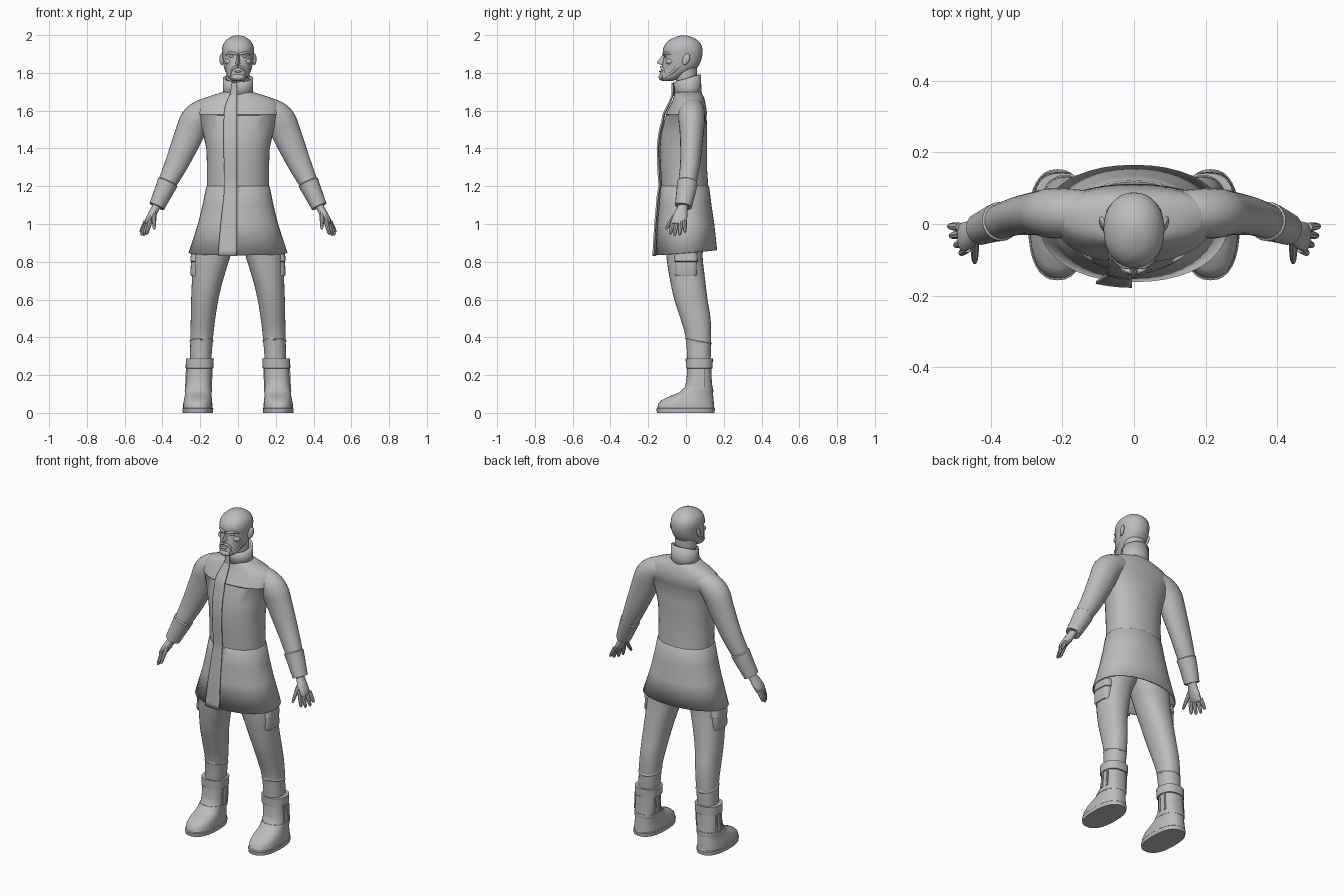
import bpy, bmesh, math
from mathutils import Vector

grey = bpy.data.materials.new("plain_grey")
grey.diffuse_color = (0.5, 0.5, 0.5, 1)


def finish(name, bm, mirror=False, solid=0, angle=40):
    bmesh.ops.recalc_face_normals(bm, faces=bm.faces)
    me = bpy.data.meshes.new(name)
    bm.to_mesh(me)
    bm.free()
    me.materials.append(grey)
    ob = bpy.data.objects.new(name, me)
    bpy.context.collection.objects.link(ob)
    bpy.ops.object.select_all(action='DESELECT')
    ob.select_set(True)
    bpy.context.view_layer.objects.active = ob
    bpy.ops.object.shade_smooth_by_angle(angle=math.radians(angle))
    if solid:
        m = ob.modifiers.new("thickness", 'SOLIDIFY')
        m.thickness, m.offset = solid, -1
    if mirror:
        m = ob.modifiers.new("mirror", 'MIRROR')
        m.use_mirror_merge = False
    return ob


def skin(bm, loops, caps=(True, True)):
    rows = [[bm.verts.new(p) for p in lp] for lp in loops]
    n = len(rows[0])
    for a, b in zip(rows, rows[1:]):
        for i in range(n):
            bm.faces.new((a[i], a[(i + 1) % n], b[(i + 1) % n], b[i]))
    if caps[0]:
        bm.faces.new(rows[0][::-1])
    if caps[1]:
        bm.faces.new(rows[-1])


def refine(rings, k):
    """Smooth in-between rings by Catmull-Rom."""
    out = []
    for i in range(len(rings) - 1):
        p0, p1, p2 = rings[max(i - 1, 0)], rings[i], rings[i + 1]
        p3 = rings[min(i + 2, len(rings) - 1)]
        for j in range(k):
            t = j / k
            out.append([0.5 * (2 * b + (c - a) * t + (2 * a - 5 * b + 4 * c - d) * t * t
                               + (3 * b - a - 3 * c + d) * t ** 3)
                        for a, b, c, d in zip(p0, p1, p2, p3)])
    return out + [rings[-1]]


def spow(v, e):
    return math.copysign(abs(v) ** e, v)


def loft(name, rings, n=32, p=2.0, k=1, caps=(True, True), tilt=None, **kw):
    """Level rings: z, centre x, half width, front y, back y, y of widest point."""
    loops = []
    for z, cx, w, yf, yb, ym in (refine(rings, k) if k > 1 else rings):
        lp = []
        for i in range(n):
            a = 2 * math.pi * i / n
            c, s = spow(math.cos(a), 2 / p), spow(math.sin(a), 2 / p)
            y = ym + s * (yb - ym if s > 0 else ym - yf)
            lp.append((cx + w * c, y, z + (tilt(y, z) if tilt else 0)))
        loops.append(lp)
    bm = bmesh.new()
    skin(bm, loops, caps)
    return finish(name, bm, **kw)


def tube_loops(pts, n):
    """Rings across a path: x, y, z, radius in the xz plane, radius in depth."""
    loops = []
    for i, q in enumerate(pts):
        t = (Vector(pts[min(i + 1, len(pts) - 1)][:3]) - Vector(pts[max(i - 1, 0)][:3])).normalized()
        u = t.cross(Vector((0, 1, 0))).normalized()
        v = t.cross(u)
        loops.append([Vector(q[:3]) + u * q[3] * math.cos(2 * math.pi * j / n)
                      + v * q[4] * math.sin(2 * math.pi * j / n) for j in range(n)])
    return loops


def tube(name, pts, n=20, k=1, **kw):
    bm = bmesh.new()
    skin(bm, tube_loops(refine(pts, k) if k > 1 else pts, n))
    return finish(name, bm, **kw)


def blob(name, loc, size, mirror=False):
    bm = bmesh.new()
    bmesh.ops.create_uvsphere(bm, u_segments=16, v_segments=10, radius=1)
    for v in bm.verts:
        v.co = Vector(loc) + Vector([c * s for c, s in zip(v.co, size)])
    return finish(name, bm, mirror)


# Coat with waist and yoke seams
coat = [(.835, 0, .262, -.162, .165, 0), (1.0, 0, .212, -.152, .15, 0), (1.1, 0, .188, -.143, .135, 0),
        (1.195, 0, .169, -.135, .123, 0), (1.2, 0, .164, -.13, .118, 0), (1.3, 0, .164, -.136, .111, 0),
        (1.4, 0, .168, -.139, .111, 0), (1.48, 0, .185, -.132, .112, .005),
        (1.575, 0, .222, -.106, .109, .02), (1.58, 0, .226, -.109, .112, .02),
        (1.635, 0, .222, -.08, .104, .025), (1.665, 0, .185, -.067, .097, .025),
        (1.685, 0, .125, -.062, .088, .02), (1.70, 0, .075, -.055, .078, .015)]
loft("coat", coat, p=2.15, n=40, caps=(False, True), solid=.008,
     tilt=lambda y, z: (y + .16) * .08 if z < .9 else 0)
collar = [(1.68, 0, .083, -.062, .085, .012), (1.72, 0, .079, -.06, .081, .012), (1.77, 0, .08, -.063, .08, .01)]
loft("collar", collar, caps=(False, False), solid=.012,
     tilt=lambda y, z: y * .28 if z > 1.75 else 0)


# Overlapping front flap, following the coat front
def front_y(x, z, rings):
    for a, b in zip(rings, rings[1:]):
        if z <= b[0]:
            break
    t = min(max((z - a[0]) / (b[0] - a[0]), 0), 1)
    w, yf, ym = [a[i] + (b[i] - a[i]) * t for i in (2, 3, 5)]
    return ym - (ym - yf) * (1 - min(abs(x / w), 1) ** 2.15) ** (1 / 2.15)


bm = bmesh.new()
edge = [(.83, -.105), (1.0, -.09), (1.2, -.07), (1.4, -.074), (1.58, -.073), (1.64, -.06), (1.675, -.045),
        (1.70, -.037), (1.748, -.032)]
grid = []
for z, left in refine(edge, 4):
    row = []
    for i in range(7):
        x = left + (-.006 - left) * i / 6
        y = front_y(x, z, coat if z < 1.68 else collar)
        row.append(bm.verts.new((x, y - .007, z)))
    grid.append(row)
for a, b in zip(grid, grid[1:]):
    for i in range(6):
        bm.faces.new((a[i], a[i + 1], b[i + 1], b[i]))
finish("front_flap", bm, solid=.009)

# Sleeves and cuffs
tube("sleeve", [(.12, .03, 1.605, .06, .062), (.175, .03, 1.595, .07, .068), (.225, .03, 1.55, .08, .07),
                (.262, .03, 1.465, .076, .062), (.325, .022, 1.32, .062, .053), (.38, .005, 1.205, .048, .048)],
     n=24, k=4, mirror=True)
tube("cuff", [(.368, .008, 1.228, .045, .045), (.372, .007, 1.22, .056, .055), (.39, .002, 1.18, .051, .052),
              (.43, -.014, 1.093, .042, .045), (.429, -.014, 1.096, .034, .036)], mirror=True, angle=30)

# Hands with spread fingers
tube("palm", [(.418, -.012, 1.12, .025, .028), (.436, -.018, 1.085, .021, .028), (.455, -.028, 1.05, .022, .037),
              (.476, -.036, 1.015, .018, .041), (.482, -.038, 1.0, .011, .036)], n=14, k=2, mirror=True)
bm = bmesh.new()
for base, tip in [((.464, -.068, 1.02), (.484, -.083, .945)), ((.475, -.05, 1.015), (.499, -.06, .938)),
                  ((.484, -.028, 1.012), (.512, -.033, .94)), ((.487, -.008, 1.015), (.517, -.006, .955)),
                  ((.444, -.04, 1.07), (.444, -.109, .972))]:
    a, b = Vector(base), Vector(tip)
    skin(bm, tube_loops([(*a.lerp(b, t), r, r) for t, r in
                         ((0, .012), (.5, .0115), (.85, .009), (.97, .006), (1, .002))], 8))
finish("fingers", bm, mirror=True)

# Trouser legs with thigh pockets
loft("trouser_leg", [(.26, .199, .056, .008, .13, .07), (.4, .192, .06, -.002, .133, .07),
                     (.5, .185, .065, -.03, .13, .05), (.6, .176, .072, -.062, .114, .03),
                     (.7, .162, .082, -.084, .102, .01), (.83, .139, .099, -.104, .088, -.01),
                     (.95, .11, .112, -.105, .095, 0), (1.1, .08, .075, -.08, .08, 0)], k=3, p=2.2, mirror=True)
loft("trouser_fold", [(.375, .193, .060, -.002, .132, .07), (.383, .193, .064, -.005, .137, .07),
                      (.391, .192, .060, -.002, .132, .07)],
     mirror=True, tilt=lambda y, z: (y - .06) * -.2)
loft("thigh_pocket", [(.725, .207, .041, -.055, .055, 0), (.735, .207, .045, -.06, .06, 0),
                      (.80, .202, .047, -.06, .06, 0), (.803, .202, .051, -.063, .063, 0),
                      (.85, .198, .05, -.06, .06, 0)], p=4, mirror=True)

# Boots with top band, straps and sole
loft("boot", [(.022, .213, .078, -.152, .15, 0), (.05, .213, .077, -.147, .148, 0),
              (.07, .212, .074, -.125, .146, .01), (.09, .211, .071, -.08, .144, .03),
              (.108, .21, .069, -.035, .142, .05), (.135, .209, .068, -.006, .14, .065),
              (.18, .207, .067, .003, .136, .07), (.235, .204, .067, .006, .135, .07),
              (.237, .204, .073, 0, .141, .07), (.288, .202, .074, -.002, .142, .07),
              (.288, .202, .058, .01, .13, .07)], p=2.4, mirror=True)
loft("sole", [(0, .213, .08, -.154, .151, 0), (.022, .213, .082, -.157, .153, 0),
              (.026, .213, .078, -.152, .15, 0)], p=2.4, mirror=True)
loft("ankle_strap", [(.108, .2105, .071, -.037, .144, .05), (.114, .21, .072, -.03, .145, .055),
                     (.132, .209, .071, -.012, .143, .063)], p=2.4, mirror=True)
bm = bmesh.new()
for y in (.055, .095):
    for x in (.14, .274):
        m = bmesh.ops.create_cube(bm, size=1)
        for v in m['verts']:
            v.co = (x + v.co.x * .008 - v.co.z * .004, y + v.co.y * .012, .185 + v.co.z * .1)
finish("boot_ribs", bm, mirror=True)

# Neck and head
loft("neck", [(1.66, 0, .064, -.045, .065, .01), (1.74, 0, .06, -.05, .058, .005),
              (1.84, 0, .062, -.06, .06, 0)], k=3)
loft("head", [(1.757, 0, .026, -.125, -.07, -.1), (1.768, 0, .045, -.136, -.045, -.085),
              (1.79, 0, .058, -.138, -.005, -.06), (1.82, 0, .07, -.129, .05, -.03),
              (1.85, 0, .078, -.124, .073, -.02), (1.885, 0, .082, -.118, .085, -.015),
              (1.92, 0, .085, -.122, .088, -.015), (1.95, 0, .079, -.111, .08, -.015),
              (1.975, 0, .061, -.086, .058, -.013), (1.992, 0, .035, -.051, .026, -.012),
              (1.999, 0, .008, -.02, -.004, -.012)], k=3, p=2.15)

# Face features
bm = bmesh.new()
skin(bm, [[(w * x, y - d * (abs(x) < .1), z) for x, y in ((-1, -.108), (0, -.112), (1, -.108))]
          for z, w, d in ((1.842, .017, .018), (1.85, .019, .042), (1.858, .016, .043),
                          (1.88, .011, .022), (1.902, .012, .01))])
finish("nose", bm, angle=50)
tube("brow", [(.006, -.119, 1.898, .006, .006), (.03, -.117, 1.905, .007, .007),
              (.052, -.1, 1.905, .006, .006), (.066, -.081, 1.894, .002, .003)], n=10, k=3, mirror=True)
blob("eye", (.033, -.106, 1.888), (.016, .010, .007), True)
blob("cheek", (.047, -.084, 1.86), (.024, .023, .018), True)
tube("moustache", [(.001, -.133, 1.832, .006, .006), (.02, -.13, 1.829, .007, .007),
                   (.035, -.119, 1.812, .006, .007), (.037, -.116, 1.785, .005, .006)], n=10, k=3, mirror=True)
blob("lower_lip", (0, -.135, 1.808), (.02, .008, .006))
blob("chin_beard", (0, -.13, 1.777), (.036, .015, .017))
tube("jaw_beard", [(.038, -.112, 1.779, .008, .007), (.058, -.07, 1.805, .008, .008),
                   (.072, -.03, 1.845, .006, .009)], n=10, k=3, mirror=True)
for_ear = blob("ear", (.083, 0, 1.872), (.011, .02, .031), True)
for v in for_ear.data.vertices:
    v.co.x += (v.co.y + .01) * .3
    v.co.y += (v.co.z - 1.872) * .25
